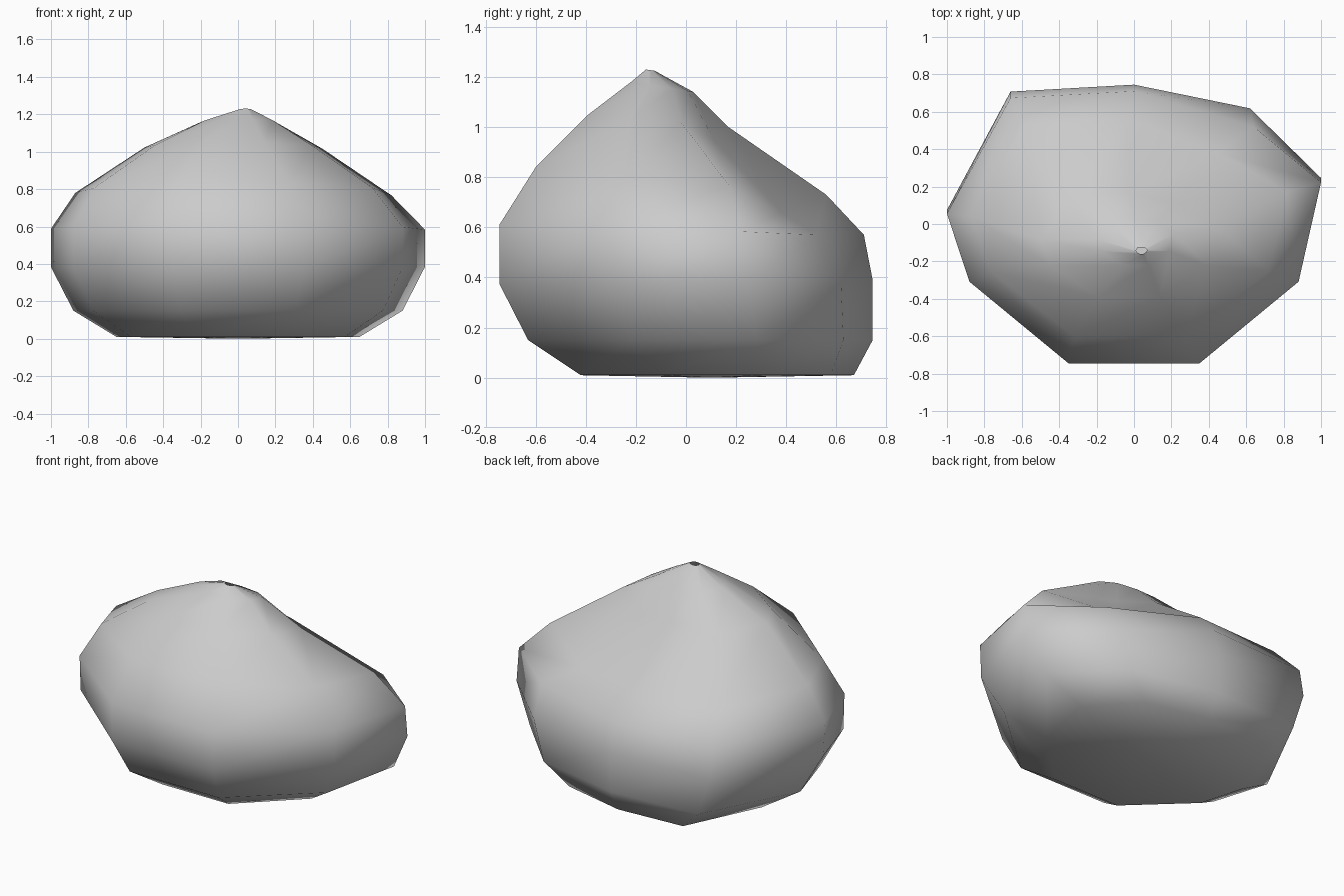
import bpy, bmesh

if "Cube" in bpy.data.objects:
    bpy.data.objects.remove(bpy.data.objects["Cube"])

# Outline of the boulder seen from above, in -1..1 units
outline = [(.35, -1), (.88, -.4), (1, .33), (.62, .83), (0, 1),
           (-.66, .95), (-1, .1), (-.88, -.4), (-.35, -1)]

# Rings bottom to top: left x, right x, front y, back y, front z, back z
rings = [(-.65, .65, -.42, .67, .01, .01),
         (-.88, .88, -.63, .745, .15, .15),
         (-1, 1, -.745, .745, .375, .39),
         (-1, 1, -.745, .71, .61, .57),
         (-.87, .82, -.60, .56, .84, .73),
         (-.50, .45, -.39, .17, 1.05, 1.0),
         (-.20, .21, -.22, .03, 1.18, 1.14),
         (.01, .07, -.16, -.125, 1.23, 1.225)]

# Dented back right shoulder: ring index -> position
dent = {3: (.64, .52, .57), 4: (.45, .38, .66), 5: (.22, .11, .95)}


def mix(a, b, t):
    return a + (b - a) * (t + 1) / 2


bm = bmesh.new()
loops = []
for r, (x0, x1, y0, y1, z0, z1) in enumerate(rings):
    loop = []
    for c, (u, v) in enumerate(outline):
        p = (mix(x0, x1, u), mix(y0, y1, v), mix(z0, z1, v))
        if c == 3 and r in dent:
            p = dent[r]
        loop.append(bm.verts.new(p))
    loops.append(loop)

# Sides
n = len(outline)
for a, b in zip(loops, loops[1:]):
    for i in range(n):
        j = (i + 1) % n
        bm.faces.new((a[i], a[j], b[j], b[i]))

# Slightly domed underside
base = bm.verts.new((0, .1, 0))
for i in range(n):
    bm.faces.new((base, loops[0][(i + 1) % n], loops[0][i]))

for f in bm.faces:
    f.smooth = True
mesh = bpy.data.meshes.new("boulder")
bm.to_mesh(mesh)
bm.free()
bpy.context.collection.objects.link(bpy.data.objects.new("boulder", mesh))
